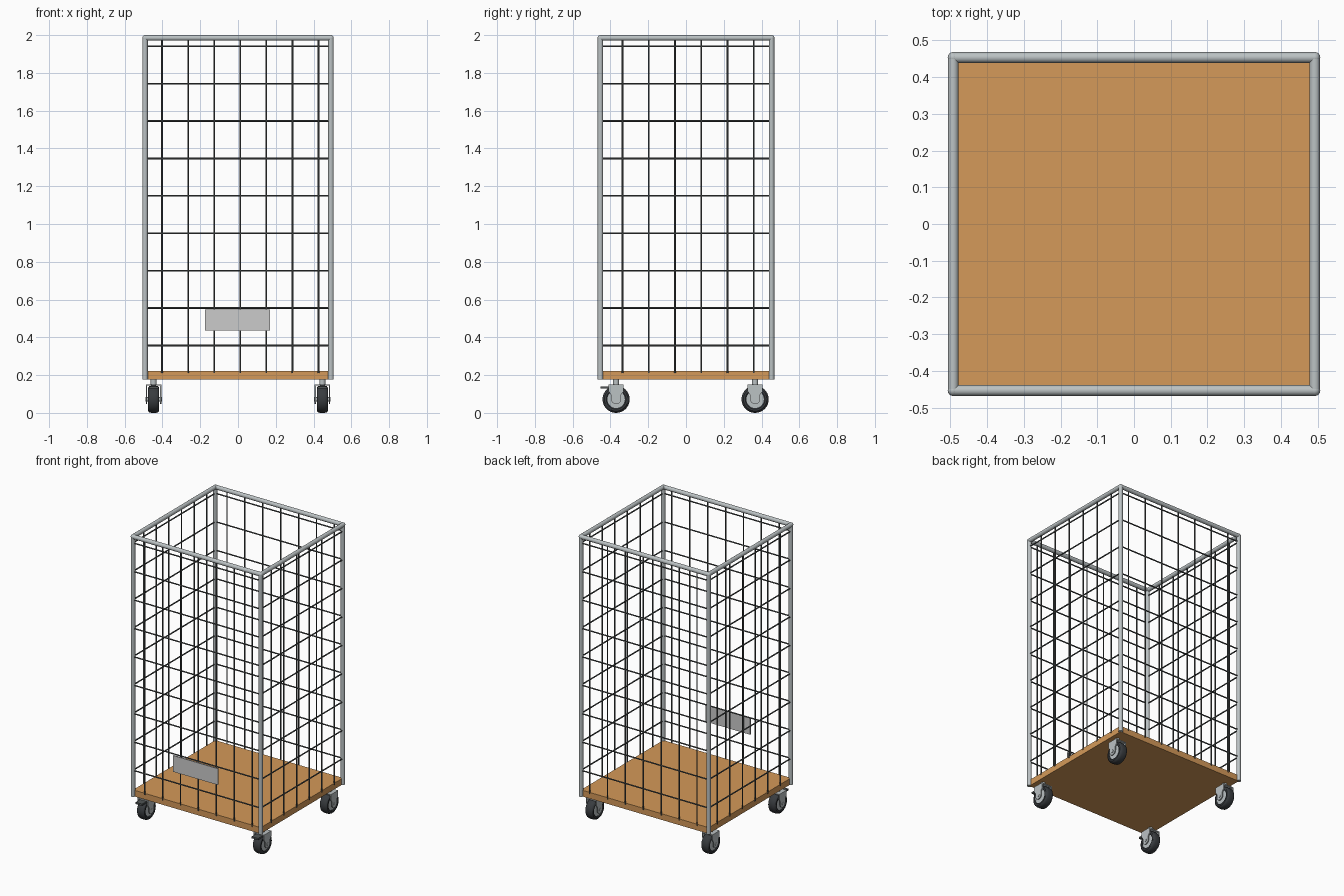
import bpy, bmesh
from math import pi, cos, sin, radians
from mathutils import Matrix, Vector

if "Cube" in bpy.data.objects:
    bpy.data.objects.remove(bpy.data.objects["Cube"])

def material(name, rgb):
    m = bpy.data.materials.new(name)
    m.diffuse_color = (*rgb, 1)
    m.use_nodes = True
    m.node_tree.nodes["Principled BSDF"].inputs["Base Color"].default_value = m.diffuse_color
    return m

WOOD = material("wood", (0.66, 0.32, 0.10))
STEEL = material("steel", (0.50, 0.54, 0.55))
WIRE = material("dark_wire", (0.08, 0.09, 0.09))
RUBBER = material("rubber", (0.04, 0.045, 0.05))
PLATE = material("sign_grey", (0.55, 0.55, 0.53))

def finish(name, bm, mat, smooth=True):
    bmesh.ops.recalc_face_normals(bm, faces=bm.faces)
    me = bpy.data.meshes.new(name)
    bm.to_mesh(me)
    bm.free()
    ob = bpy.data.objects.new(name, me)
    bpy.context.collection.objects.link(ob)
    me.materials.append(mat)
    if smooth:
        bpy.ops.object.select_all(action='DESELECT')
        ob.select_set(True)
        bpy.context.view_layer.objects.active = ob
        bpy.ops.object.shade_smooth_by_angle(angle=radians(35))
    return ob

def rod(bm, a, b, r, n=8):
    a, b = Vector(a), Vector(b)
    rot = (b - a).to_track_quat('Z', 'Y').to_matrix().to_4x4()
    bmesh.ops.create_cone(bm, cap_ends=True, segments=n, radius1=r, radius2=r,
                          depth=(b - a).length, matrix=Matrix.Translation((a + b) / 2) @ rot)

def box(bm, c, size):
    bmesh.ops.create_cube(bm, size=1, matrix=Matrix.Translation(c) @ Matrix.Diagonal((*size, 1)))

def lathe_x(bm, profile, c, n=32):
    # profile of (x, radius) points turned around the x axis at c
    vs = [bm.verts.new((c[0] + x, c[1], c[2] + r)) for x, r in profile]
    es = [bm.edges.new((vs[i], vs[(i + 1) % len(vs)])) for i in range(len(vs))]
    bmesh.ops.spin(bm, geom=vs + es, cent=c, axis=(1, 0, 0), angle=2 * pi, steps=n, use_merge=True)
    bmesh.ops.remove_doubles(bm, verts=bm.verts, dist=1e-5)

PX, PY, R, TOP = 0.492, 0.453, 0.0145, 1.985

# Tubular frame: posts, top rails and rounded corners
bm = bmesh.new()
for sx in (-1, 1):
    for sy in (-1, 1):
        rod(bm, (sx * PX, sy * PY, 0.178), (sx * PX, sy * PY, TOP), R, 16)
        bmesh.ops.create_uvsphere(bm, u_segments=16, v_segments=10, radius=R + 0.0005,
                                  matrix=Matrix.Translation((sx * PX, sy * PY, TOP)))
for s in (-1, 1):
    rod(bm, (-PX, s * PY, TOP), (PX, s * PY, TOP), R, 16)
    rod(bm, (s * PX, -PY, TOP), (s * PX, PY, TOP), R, 16)
finish("tube_frame", bm, STEEL)

# Wooden base board
bm = bmesh.new()
box(bm, (0, 0, 0.199), (2 * PX, 2 * PY, 0.043))
finish("base_board", bm, WOOD, False)

# Wire mesh on the four sides
WR = 0.0045
bm = bmesh.new()
for s in (-1, 1):
    for i in range(7):
        x = -0.402 + 0.138 * i
        rod(bm, (x, s * PY, 0.21), (x, s * PY, TOP), WR)
    for i in range(6):
        y = -0.336 + 0.139 * i
        rod(bm, (s * PX, y, 0.21), (s * PX, y, TOP), WR)
    for i in range(9):
        z = 0.357 + 0.198 * i
        rod(bm, (-PX, s * PY, z), (PX, s * PY, z), WR)
        rod(bm, (s * PX, -PY, z), (s * PX, PY, z), WR)
finish("wire_sides", bm, WIRE)

# Blank sign plate on the front
bm = bmesh.new()
box(bm, (-0.003, -PY - 0.007, 0.492), (0.345, 0.008, 0.113))
finish("sign_plate", bm, PLATE, False)

# Casters
def caster(name, cx, cy, brake):
    c = Vector((cx, cy, 0.072))
    # Tyre
    bm = bmesh.new()
    lathe_x(bm, [(-0.026, 0.046), (-0.03, 0.052), (-0.029, 0.062), (-0.023, 0.069), (-0.012, 0.072),
                 (0.012, 0.072), (0.023, 0.069), (0.029, 0.062), (0.03, 0.052), (0.026, 0.046)], c)
    finish(name + "_tyre", bm, RUBBER)
    # Hub and axle
    bm = bmesh.new()
    rod(bm, c - Vector((0.024, 0, 0)), c + Vector((0.024, 0, 0)), 0.047, 32)
    rod(bm, c - Vector((0.044, 0, 0)), c + Vector((0.044, 0, 0)), 0.011, 12)
    finish(name + "_hub", bm, STEEL)
    # Fork cheeks with round lower ends, crown and stem
    bm = bmesh.new()
    outline = [(0.04, 0.15), (0.04, 0.115), (0.026, 0.095)]
    arc = [(0.026 * cos(t * pi / 8), 0.072 - 0.026 * sin(t * pi / 8)) for t in range(9)]
    outline += arc + [(-0.026, 0.095), (-0.04, 0.115), (-0.04, 0.15)]
    for s in (-1, 1):
        f = bm.faces.new([bm.verts.new((cx + s * 0.034, cy + y, z)) for y, z in outline])
        ext = bmesh.ops.extrude_face_region(bm, geom=[f], use_keep_orig=True)
        bmesh.ops.translate(bm, vec=(s * 0.007, 0, 0),
                            verts=[g for g in ext["geom"] if isinstance(g, bmesh.types.BMVert)])
    box(bm, (cx, cy, 0.1475), (0.082, 0.08, 0.007))
    rod(bm, (cx, cy, 0.148), (cx, cy, 0.18), 0.016, 16)
    finish(name + "_fork", bm, STEEL)
    # Brake pedal
    if brake:
        bm = bmesh.new()
        box(bm, (cx, cy - 0.056, 0.134), (0.05, 0.055, 0.012))
        finish(name + "_brake", bm, WIRE, False)

for sx, side in ((-1, "left"), (1, "right")):
    caster("front_%s_caster" % side, sx * 0.447, -0.37, True)
    caster("back_%s_caster" % side, sx * 0.447, 0.366, False)
